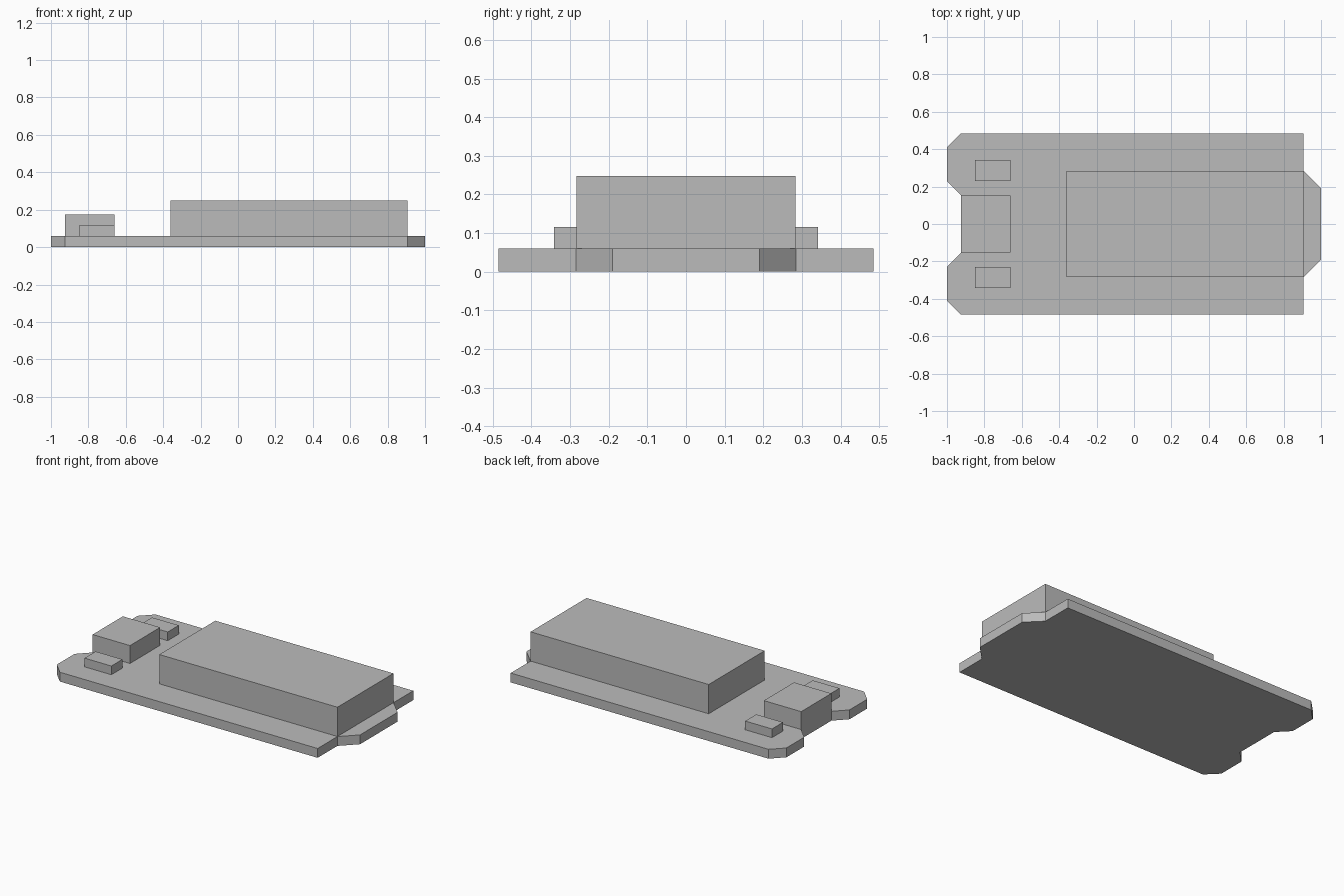
import bpy
import bmesh

cube = bpy.data.objects.get("Cube")
if cube:
    bpy.data.objects.remove(cube, do_unlink=True)

grey = bpy.data.materials.new("plain grey")
grey.use_nodes = True
colour = (0.5, 0.5, 0.5, 1)
grey.diffuse_color = colour
grey.node_tree.nodes["Principled BSDF"].inputs["Base Color"].default_value = colour

BOARD_TOP = 0.06


def extrude(name, outline, bottom, top):
    """Raise a flat outline into a solid with flat faces."""
    bm = bmesh.new()
    face = bm.faces.new([bm.verts.new((x, y, bottom)) for x, y in outline])
    new = bmesh.ops.extrude_face_region(bm, geom=[face])["geom"]
    verts = [v for v in new if isinstance(v, bmesh.types.BMVert)]
    bmesh.ops.translate(bm, verts=verts, vec=(0, 0, top - bottom))
    bmesh.ops.recalc_face_normals(bm, faces=bm.faces)
    mesh = bpy.data.meshes.new(name)
    bm.to_mesh(mesh)
    bm.free()
    mesh.materials.append(grey)
    obj = bpy.data.objects.new(name, mesh)
    bpy.context.collection.objects.link(obj)
    return obj


def block(name, x0, x1, y0, y1, top):
    """Box standing on the board."""
    return extrude(name, [(x0, y0), (x1, y0), (x1, y1), (x0, y1)], BOARD_TOP, top)


# Board: half outline mirrored across y, with end tab, chamfers and notch
half = [(1, 0.19), (0.905, 0.285), (0.905, 0.485), (-0.925, 0.485),
        (-1, 0.41), (-1, 0.23), (-0.925, 0.153)]
extrude("board", half + [(x, -y) for x, y in reversed(half)], 0, BOARD_TOP)

# Main housing and the connector beside the notch
block("main_housing", -0.36, 0.905, -0.284, 0.284, 0.248)
block("connector", -0.925, -0.66, -0.153, 0.153, 0.175)

# Small buttons on both sides of the connector
for side, y0, y1 in (("left", 0.23, 0.342), ("right", -0.342, -0.23)):
    block(side + "_button", -0.85, -0.66, y0, y1, 0.116)
